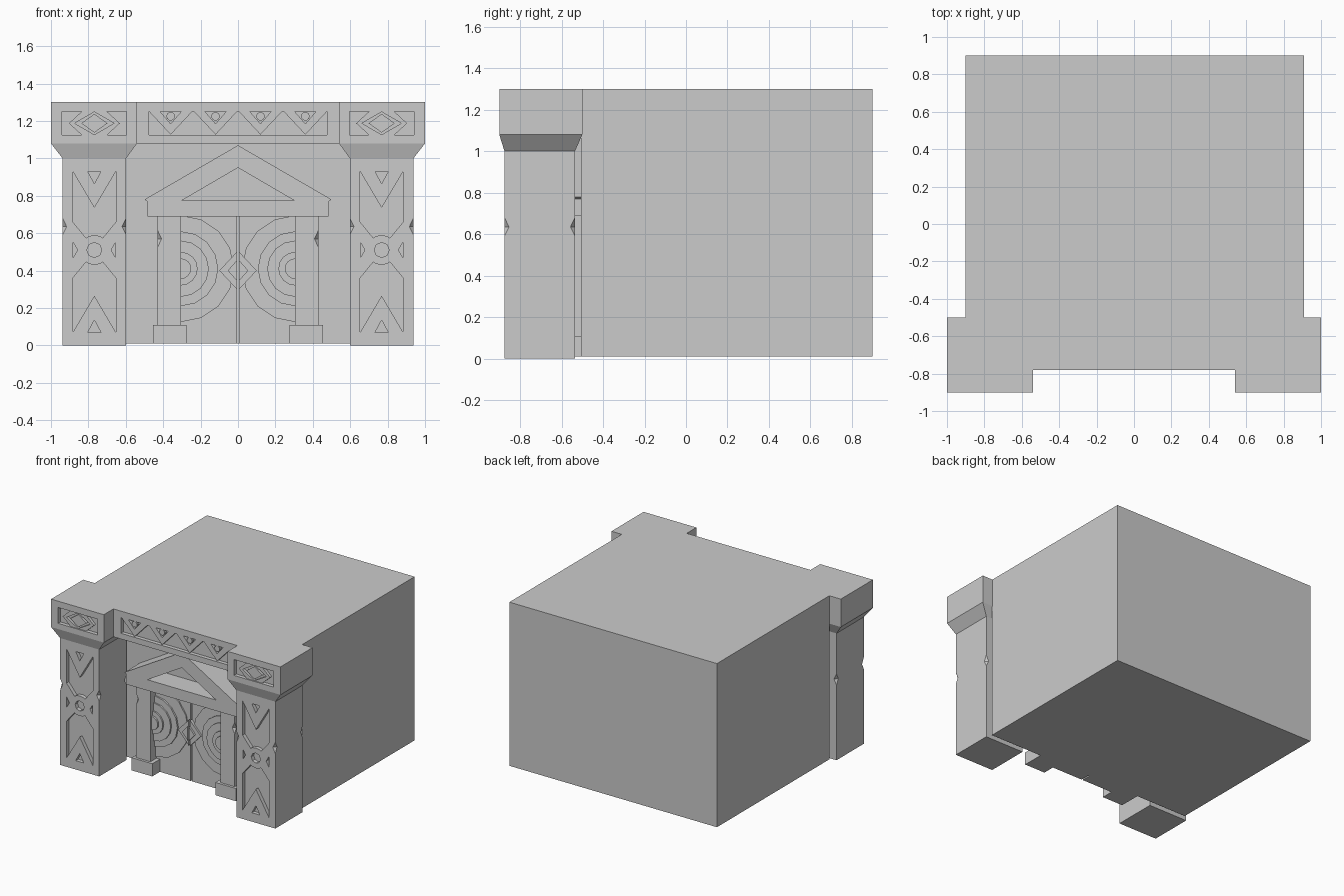
import bpy, bmesh
from math import sin, cos, pi
from mathutils import Vector

if "Cube" in bpy.data.objects:
    bpy.data.objects.remove(bpy.data.objects["Cube"])


def make(name, bm, mirror=False):
    bmesh.ops.recalc_face_normals(bm, faces=bm.faces)
    me = bpy.data.meshes.new(name)
    bm.to_mesh(me)
    bm.free()
    ob = bpy.data.objects.new(name, me)
    bpy.context.collection.objects.link(ob)
    if mirror:
        ob.modifiers.new("mirror", "MIRROR").use_bisect_axis[0] = False
    return ob


def loft(name, rings, mirror=False):
    """Closed solid through rings with equal point counts."""
    bm = bmesh.new()
    vs = [[bm.verts.new(p) for p in r] for r in rings]
    n = len(vs[0])
    for a, b in zip(vs, vs[1:]):
        for i in range(n):
            bm.faces.new((a[i], a[(i + 1) % n], b[(i + 1) % n], b[i]))
    bm.faces.new(vs[0])
    bm.faces.new(vs[-1])
    return make(name, bm, mirror)


def prism(name, pts, y0, y1, mirror=False):
    """Front-view outline (x, z) extruded along y."""
    return loft(name, [[(x, y, z) for x, z in pts] for y in (y0, y1)], mirror)


def rect(x0, x1, z0, z1):
    return [(x0, z0), (x1, z0), (x1, z1), (x0, z1)]


def circle(cx, cz, r, n=12):
    return [(cx + r * cos(2 * pi * i / n), cz + r * sin(2 * pi * i / n)) for i in range(n)]


def diamond(cx, cz, w, h):
    return [(cx - w, cz), (cx, cz - h), (cx + w, cz), (cx, cz + h)]


def chip(x, y, z, w=0.022, h=0.045):
    """Octahedral cutter that nicks a vertical edge."""
    bm = bmesh.new()
    pts = [(w, 0, 0), (-w, 0, 0), (0, w, 0), (0, -w, 0), (0, 0, h), (0, 0, -h)]
    for p in pts:
        bm.verts.new(Vector(p) + Vector((x, y, z)))
    bmesh.ops.convex_hull(bm, input=bm.verts)
    return make("chip_cutter", bm)


def cut(ob, cutters):
    """Subtract every cutter from the object and bake the result."""
    mirrors = [m for m in ob.modifiers]
    for m in mirrors:
        ob.modifiers.remove(m)
    for c in cutters:
        c.hide_render = True
        m = ob.modifiers.new("cut", "BOOLEAN")
        m.operation, m.solver, m.object = "DIFFERENCE", "EXACT", c
    bpy.context.view_layer.update()
    dg = bpy.context.evaluated_depsgraph_get()
    ob.data = bpy.data.meshes.new_from_object(ob.evaluated_get(dg))
    ob.modifiers.clear()
    for c in cutters:
        bpy.data.objects.remove(c)
    if mirrors:
        ob.modifiers.new("mirror", "MIRROR")


# Building block behind the facade
prism("main_block", rect(-0.9, 0.91, 0.01, 1.3), -0.505, 0.9)

# Pillars with flared capitals
def ring(x0, x1, y0, y1, z):
    return [(x0, y0, z), (x1, y0, z), (x1, y1, z), (x0, y1, z)]


shaft, cap = (0.598, 0.938, -0.875, -0.535), (0.54, 1.0, -0.9, -0.5)
pillar = loft("pillar", [ring(*shaft, 0), ring(*shaft, 1.0),
                         ring(*cap, 1.08), ring(*cap, 1.3)], True)
PX, PZ, F, D = 0.768, 0.51, -0.95, -0.845
cutters = [prism("c", rect(0.595, 0.94, 1.125, 1.25), F, -0.87)]
for s, e in ((1, 0.93), (-1, 0.07)):
    knee = PZ + s * 0.15
    cutters.append(prism("c", [(PX - 0.115, e), (PX, e - s * 0.195), (PX + 0.115, e),
                               (PX + 0.115, knee), (PX, PZ + s * 0.01), (PX - 0.115, knee)], F, D))
    cutters.append(prism("c", [(PX - 0.035, e), (PX + 0.035, e), (PX, e - s * 0.065)], F, D))
    cutters.append(prism("c", [(PX + s * 0.113, PZ - 0.04), (PX + s * 0.09, PZ),
                               (PX + s * 0.113, PZ + 0.04)], F, D))
cutters.append(prism("c", circle(PX, PZ, 0.04, 8), F, D))
cutters += [chip(x, y, 0.635) for x in shaft[:2] for y in shaft[2:]]
cut(pillar, cutters)

# Round boss on each pillar, nested diamonds on each capital
boss = prism("pillar_boss", circle(PX, PZ, 0.08, 16), -0.875, -0.84, True)
cut(boss, [prism("c", circle(PX, PZ, 0.04, 8), F, -0.8)])
CZ = 1.1875
hexa = [(0.632, CZ), (0.70, CZ - 0.0625), (0.836, CZ - 0.0625),
        (0.904, CZ), (0.836, CZ + 0.0625), (0.70, CZ + 0.0625)]
plate = prism("capital_plate", hexa, -0.892, -0.865, True)
cut(plate, [prism("c", diamond(PX, CZ, 0.105, 0.061), F, -0.86)])
prism("capital_diamond", diamond(PX, CZ, 0.07, 0.05), -0.892, -0.865, True)

# Lintel with a sunken panel of hanging triangles
lintel = prism("lintel", rect(-0.54, 0.54, 1.08, 1.3), -0.78, -0.5)
cut(lintel, [prism("c", rect(-0.475, 0.475, 1.125, 1.25), -0.9, -0.75)])
for i in range(4):
    x = -0.36 + 0.24 * i
    tri = prism("lintel_triangle", [(x - 0.115, 1.25), (x, 1.127), (x + 0.115, 1.25)], -0.775, -0.745)
    cut(tri, [prism("c", [(x - 0.065, 1.26), (x, 1.185), (x + 0.065, 1.26)], -0.9, -0.7)])
    prism("lintel_bead", circle(x, 1.225, 0.023, 10), -0.775, -0.745)

# Pediment over the doorway, with a deep triangular opening
pediment = prism("pediment", [(-0.485, 0.69), (0.485, 0.69), (0.485, 0.77), (0.5, 0.78),
                              (0, 1.07), (-0.5, 0.78), (-0.485, 0.77)], -0.70, -0.5)
cut(pediment, [prism("c", [(-0.3, 0.775), (0.3, 0.775), (0, 0.95)], -0.8, -0.53)])

# Door jambs and their plinths
jamb = prism("door_jamb", rect(0.305, 0.43, 0.1, 0.69), -0.655, -0.5, True)
cut(jamb, [chip(0.43, -0.655, 0.57)])
prism("door_plinth", rect(0.275, 0.455, 0.01, 0.11), -0.675, -0.5, True)

# Door leaves with stepped half-round relief
prism("door_leaf", rect(0.006, 0.305, 0.01, 0.69), -0.58, -0.5, True)
for k, (r, n) in enumerate(((0.285, 8), (0.2, 8), (0.15, 8), (0.09, 8), (0.055, 8))):
    arc = [(max(0.306 - r * sin(pi * i / n), 0.006), 0.41 + r * cos(pi * i / n)) for i in range(n + 1)]
    prism("door_step", arc, -0.59 - 0.013 * k, -0.57, True)

# Half diamonds meeting at the door seam
for w, y in ((0.1, -0.605), (0.055, -0.62)):
    prism("door_diamond", [(0.006, 0.4 - w), (w, 0.4), (0.006, 0.4 + w)], y, -0.57, True)
